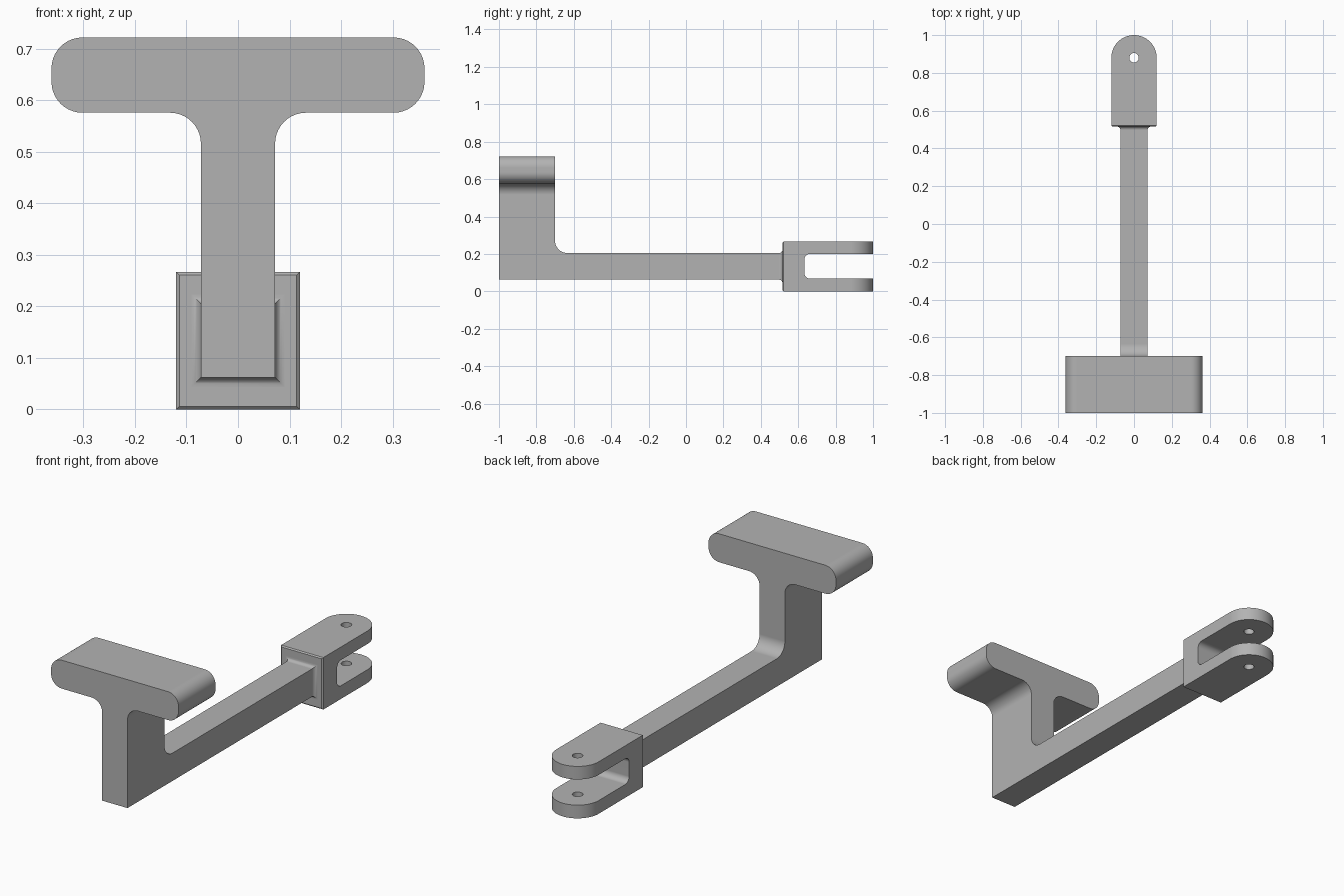
import bpy, bmesh, math
from mathutils import Vector

cube = bpy.data.objects.get("Cube")
if cube:
    bpy.data.objects.remove(cube, do_unlink=True)

grey = bpy.data.materials.new("plain_grey")
grey.use_nodes = True
COLOR = (0.45, 0.45, 0.45, 1)
grey.diffuse_color = COLOR
grey.node_tree.nodes["Principled BSDF"].inputs["Base Color"].default_value = COLOR


def rounded(corners, seg=10):
    """Polygon from (u, v, radius) corners, with each corner filleted."""
    out = []
    for i, (u, v, r) in enumerate(corners):
        p = Vector((u, v))
        if not r:
            out.append(p)
            continue
        a = (Vector(corners[i - 1][:2]) - p).normalized()
        b = (Vector(corners[(i + 1) % len(corners)][:2]) - p).normalized()
        # All corners are right angles, so the arc centre is simply offset
        centre = p + (a + b) * r
        for k in range(seg + 1):
            t = math.pi / 2 * k / seg
            out.append(centre - b * r * math.cos(t) - a * r * math.sin(t))
    return out


def mirrored(half):
    """Close a right-hand half profile across u = 0."""
    return half + [(-u, v, r) for u, v, r in reversed(half)]


def finish(name, bm):
    bmesh.ops.remove_doubles(bm, verts=bm.verts, dist=1e-5)
    bmesh.ops.recalc_face_normals(bm, faces=bm.faces)
    mesh = bpy.data.meshes.new(name)
    bm.to_mesh(mesh)
    bm.free()
    mesh.materials.append(grey)
    obj = bpy.data.objects.new(name, mesh)
    bpy.context.collection.objects.link(obj)
    return obj


def prism(pts, place, start, end):
    """Extrude a 2D outline; place(u, v, w) maps it into space."""
    bm = bmesh.new()
    clean = [p for i, p in enumerate(pts) if (p - pts[i - 1]).length > 1e-5]
    face = bm.faces.new([bm.verts.new(place(p.x, p.y, start)) for p in clean])
    ext = bmesh.ops.extrude_face_region(bm, geom=[face])["geom"]
    shift = Vector(place(0, 0, end)) - Vector(place(0, 0, start))
    bmesh.ops.translate(bm, vec=shift, verts=[g for g in ext if isinstance(g, bmesh.types.BMVert)])
    bmesh.ops.recalc_face_normals(bm, faces=bm.faces)
    return bm


def activate(obj):
    bpy.ops.object.select_all(action="DESELECT")
    obj.select_set(True)
    bpy.context.view_layer.objects.active = obj


def cut(obj, cutter):
    mod = obj.modifiers.new("cut", "BOOLEAN")
    mod.operation, mod.solver, mod.object = "DIFFERENCE", "EXACT", cutter
    activate(obj)
    bpy.ops.object.modifier_apply(modifier=mod.name)
    bpy.data.objects.remove(cutter, do_unlink=True)


def smooth(obj):
    activate(obj)
    bpy.ops.object.shade_smooth_by_angle(angle=math.radians(30))
    obj.modifiers.new("even_normals", "WEIGHTED_NORMAL").keep_sharp = True


along_y = lambda u, v, w: (u, w, v)
along_x = lambda u, v, w: (w, u, v)
along_z = lambda u, v, w: (u, v, w)

HALF, LOW, HIGH = 0.072, 0.062, 0.205   # arm section
FRONT = 0.516                            # front face of the fork
FLARE = 0.018

# Pedal head, stem and arm: T section along y, trimmed to an L from the side
tee = mirrored([(HALF, LOW, 0), (HALF, 0.576, 0.06),
                (0.362, 0.576, 0.06), (0.362, 0.722, 0.06)])
pedal = finish("pedal_and_arm", prism(rounded(tee), along_y, -1, FRONT - FLARE))
relief = rounded([(-0.7, 0.9, 0), (-0.7, HIGH, 0.065), (0.8, HIGH, 0), (0.8, 0.9, 0)])
cut(pedal, finish("relief_cutter", prism(relief, along_x, -0.5, 0.5)))
smooth(pedal)

# Fork: round-ended block with chamfered front edges, slot and pin hole
outline = rounded(mirrored([(0.12, FRONT, 0), (0.12, 1, 0.12)]), 16)
bm = prism(outline, along_z, 0, 0.267)
front_edges = [e for e in bm.edges if all(abs(v.co.y - FRONT) < 1e-4 for v in e.verts)]
bmesh.ops.bevel(bm, geom=front_edges, offset=0.006, segments=1, affect="EDGES")
fork = finish("fork", bm)
slot = rounded([(0.633, 0.068, 0.03), (1.2, 0.068, 0), (1.2, 0.2, 0), (0.633, 0.2, 0.03)])
cut(fork, finish("slot_cutter", prism(slot, along_x, -0.3, 0.3)))
hole = [Vector((0.025 * math.cos(t), 0.88 + 0.025 * math.sin(t)))
        for t in (math.tau * k / 32 for k in range(32))]
cut(fork, finish("hole_cutter", prism(hole, along_z, -0.1, 0.4)))
smooth(fork)

# Concave mitred flare where the arm meets the fork
bm = bmesh.new()
rings = []
for k in range(9):
    t = math.pi / 2 * k / 8
    d, y = FLARE * (1 - math.cos(t)), FRONT - FLARE * (1 - math.sin(t))
    x, lo, hi = HALF + d, LOW - d, HIGH + d
    rings.append([bm.verts.new(c) for c in ((-x, y, lo), (x, y, lo), (x, y, hi), (-x, y, hi))])
for a, b in zip(rings, rings[1:]):
    for i in range(4):
        j = (i + 1) % 4
        bm.faces.new((a[i], a[j], b[j], b[i]))
smooth(finish("arm_flare", bm))
